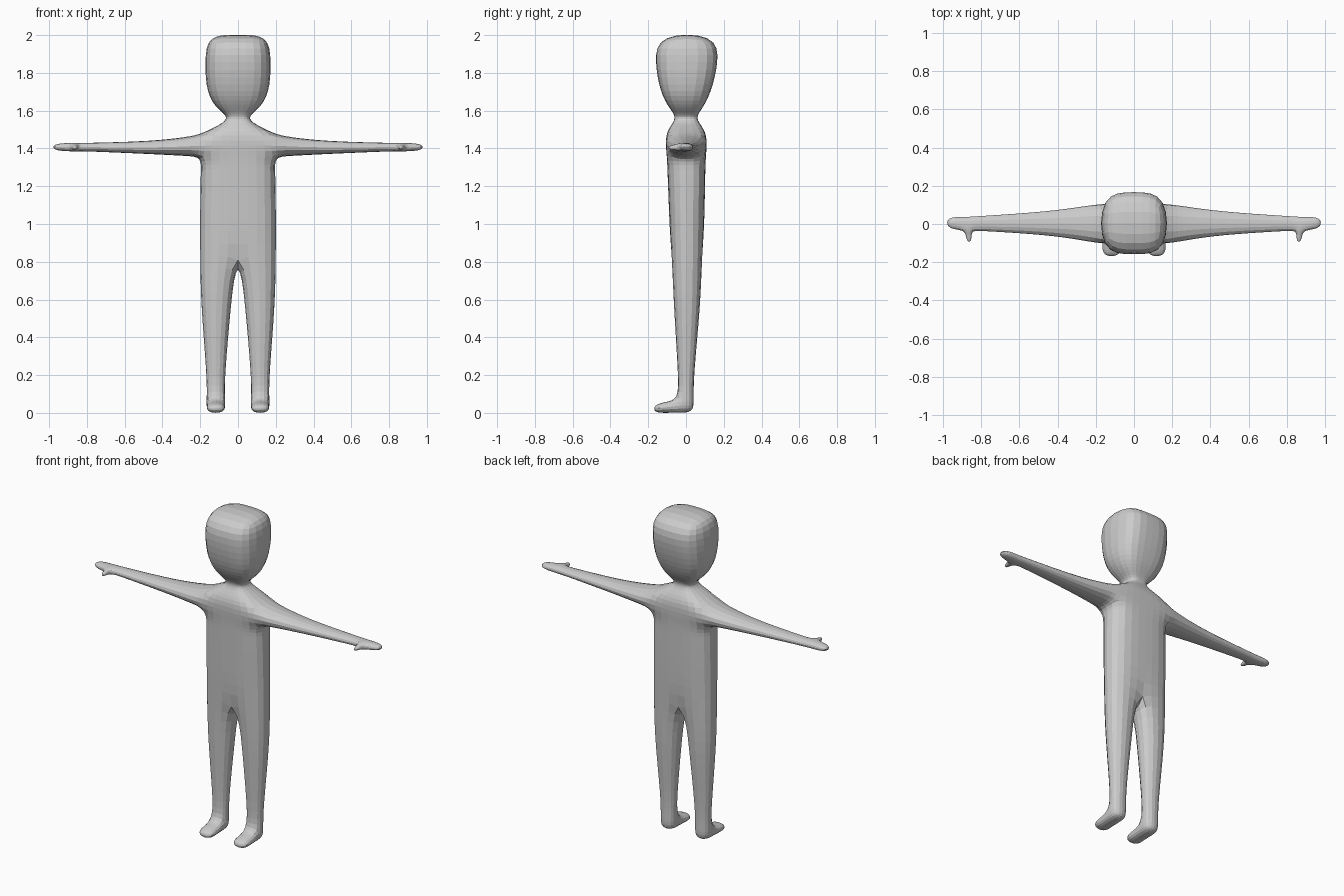
import bpy, bmesh

if "Cube" in bpy.data.objects:
    bpy.data.objects.remove(bpy.data.objects["Cube"])

bm = bmesh.new()


def flat_ring(z, x0, x1, yc, d):
    """Four-sided horizontal loop."""
    return [bm.verts.new(p) for p in ((x0, yc - d, z), (x1, yc - d, z),
                                      (x1, yc + d, z), (x0, yc + d, z))]


def arm_ring(x, zc, hz, yc, hy):
    """Four-sided loop across the arm."""
    return [bm.verts.new(p) for p in ((x, yc - hy, zc - hz), (x, yc + hy, zc - hz),
                                      (x, yc + hy, zc + hz), (x, yc - hy, zc + hz))]


def front_ring(y, x0, x1, z0, z1):
    """Four-sided loop facing the front."""
    return [bm.verts.new(p) for p in ((x0, y, z1), (x1, y, z1),
                                      (x1, y, z0), (x0, y, z0))]


def bridge(a, b, skip=()):
    for i in range(4):
        if i not in skip:
            j = (i + 1) % 4
            bm.faces.new((a[i], a[j], b[j], b[i]))


def loft(rings, skip=(), cap=False):
    for a, b in zip(rings, rings[1:]):
        bridge(a, b, skip)
    if cap:
        bm.faces.new(rings[-1])


# Half torso, neck and head (open on the centre plane)
trunk = [flat_ring(z, 0, x, yc, d) for z, x, yc, d in (
    (0.83, 0.209, 0.005, 0.086),
    (1.10, 0.209, 0.004, 0.095),
    (1.28, 0.206, 0.002, 0.100),
    (1.35, 0.200, 0.002, 0.102),
    (1.48, 0.200, 0.001, 0.115),
    (1.54, 0.065, 0.000, 0.062),
    (1.575, 0.062, 0.000, 0.058),
    (1.61, 0.115, 0.000, 0.085),
    (1.69, 0.174, -0.002, 0.133),
    (1.86, 0.184, 0.004, 0.170),
    (2.008, 0.168, 0.006, 0.156))]
loft(trunk[:4], skip=(3,))
bridge(trunk[3], trunk[4], skip=(1, 3))
loft(trunk[4:], skip=(3,), cap=True)

# Leg and foot
leg = [trunk[0]] + [flat_ring(*r) for r in (
    (0.58, 0.030, 0.204, 0.006, 0.078),
    (0.20, 0.066, 0.169, 0.000, 0.044),
    (0.075, 0.066, 0.169, 0.000, 0.044),
    (-0.002, 0.066, 0.169, 0.000, 0.044))]
loft(leg[:4])
bridge(leg[3], leg[4], skip=(0,))
bm.faces.new(leg[4])
instep = [leg[3][0], leg[3][1], leg[4][1], leg[4][0]]
loft([instep, front_ring(-0.10, 0.066, 0.169, -0.002, 0.062),
      front_ring(-0.174, 0.064, 0.171, -0.002, 0.045)], cap=True)

# Arm and hand
low, high = trunk[3], trunk[4]
arm = [[low[1], low[2], high[2], high[1]]] + [arm_ring(*r) for r in (
    (0.26, 1.411, 0.056, 0.003, 0.098),
    (0.45, 1.404, 0.037, 0.004, 0.066),
    (0.80, 1.407, 0.024, 0.003, 0.042),
    (0.845, 1.407, 0.024, 0.002, 0.040),
    (0.89, 1.407, 0.024, 0.003, 0.036),
    (0.985, 1.407, 0.019, 0.006, 0.034))]
loft(arm[:5])
bridge(arm[4], arm[5], skip=(3,))
bridge(arm[5], arm[6])
bm.faces.new(arm[6])

# Thumb
a, b = arm[4], arm[5]
thumb = [[a[3], b[3], b[0], a[0]],
         front_ring(-0.058, 0.848, 0.882, 1.392, 1.420),
         front_ring(-0.096, 0.852, 0.872, 1.394, 1.414)]
loft(thumb, cap=True)

bmesh.ops.recalc_face_normals(bm, faces=bm.faces[:])
mesh = bpy.data.meshes.new("body")
bm.to_mesh(mesh)
bm.free()
body = bpy.data.objects.new("body", mesh)
bpy.context.collection.objects.link(body)

# Mirror the half figure and round it off
mirror = body.modifiers.new("mirror", 'MIRROR')
mirror.use_clip = True
mirror.merge_threshold = 0.0005
sub = body.modifiers.new("smooth", 'SUBSURF')
sub.levels = sub.render_levels = 2
